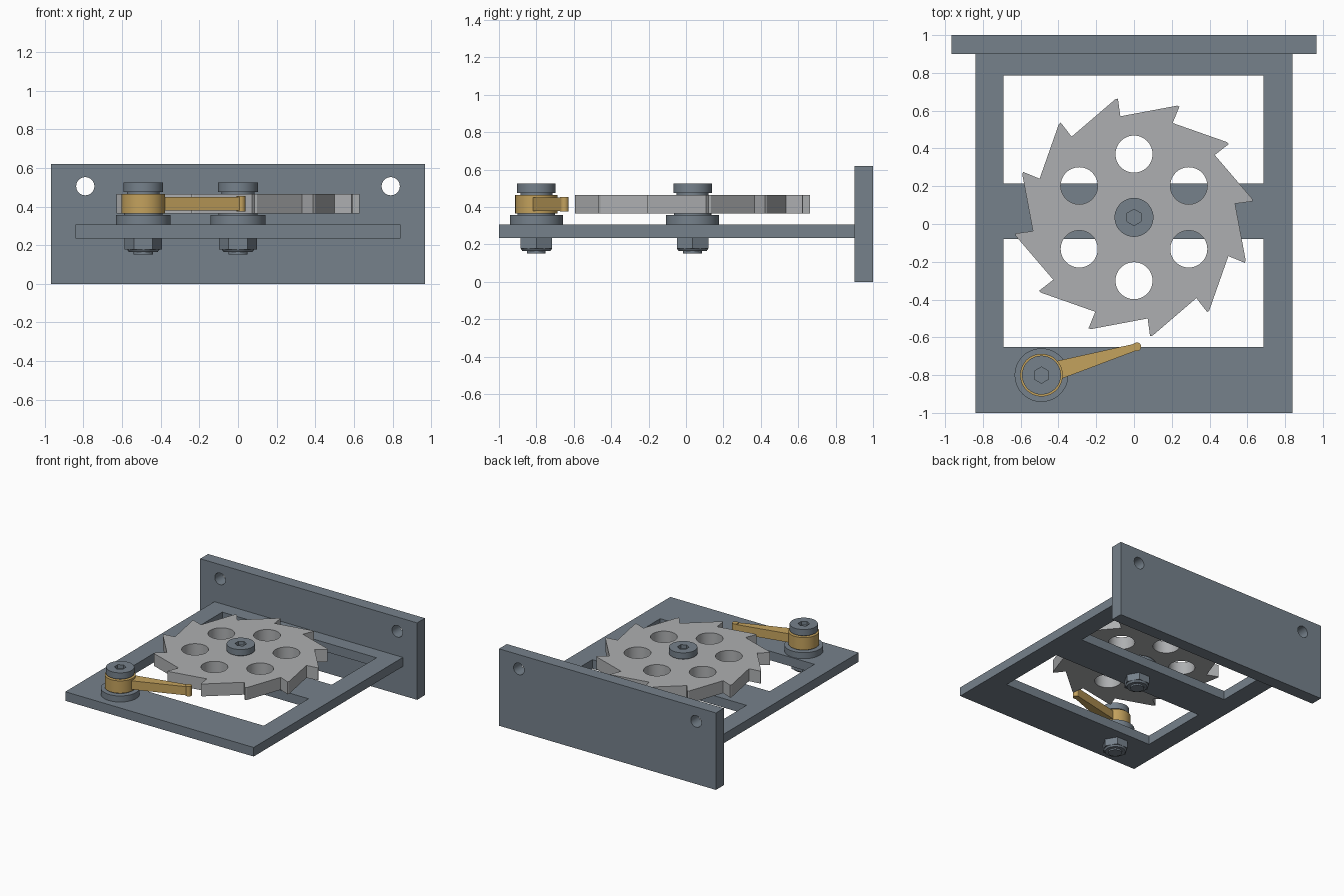
import bpy, bmesh
from math import cos, sin, pi, radians, atan2, hypot

if "Cube" in bpy.data.objects:
    bpy.data.objects.remove(bpy.data.objects["Cube"])

brass = bpy.data.materials.new("brass")
brass.diffuse_color = (0.55, 0.36, 0.11, 1)
brass.use_nodes = True
brass.node_tree.nodes["Principled BSDF"].inputs["Base Color"].default_value = brass.diffuse_color
steel = bpy.data.materials.new("dark_steel")
steel.diffuse_color = (0.18, 0.22, 0.26, 1)
steel.use_nodes = True
steel.node_tree.nodes["Principled BSDF"].inputs["Base Color"].default_value = steel.diffuse_color
silver = bpy.data.materials.new("wheel_grey")
silver.diffuse_color = (0.42, 0.43, 0.44, 1)
silver.use_nodes = True
silver.node_tree.nodes["Principled BSDF"].inputs["Base Color"].default_value = silver.diffuse_color


def ring(cx, cy, r, n=48, turn=0.0):
    return [(cx + r * cos(turn + 2 * pi * i / n), cy + r * sin(turn + 2 * pi * i / n)) for i in range(n)]


def rect(x0, x1, y0, y1):
    return [(x0, y0), (x1, y0), (x1, y1), (x0, y1)]


def finish(ob, mat):
    bm = bmesh.new()
    bm.from_mesh(ob.data)
    bmesh.ops.remove_doubles(bm, verts=bm.verts, dist=1e-5)
    bmesh.ops.recalc_face_normals(bm, faces=bm.faces)
    bm.to_mesh(ob.data)
    bm.free()
    ob.data.materials.clear()
    ob.data.materials.append(mat)
    bpy.ops.object.select_all(action='DESELECT')
    ob.select_set(True)
    bpy.context.view_layer.objects.active = ob
    bpy.ops.object.shade_smooth_by_angle(angle=radians(25))


def plate(name, loops, z0, z1, mat, upright_y=None):
    """Extruded outline; loops after the first cut holes."""
    cu = bpy.data.curves.new(name, 'CURVE')
    cu.dimensions, cu.fill_mode = '2D', 'BOTH'
    cu.extrude = (z1 - z0) / 2
    for pts in loops:
        s = cu.splines.new('POLY')
        s.points.add(len(pts) - 1)
        for p, (x, y) in zip(s.points, pts):
            p.co = (x, y, 0, 1)
        s.use_cyclic_u = True
    ob = bpy.data.objects.new(name, cu)
    bpy.context.collection.objects.link(ob)
    if upright_y is None:
        ob.location.z = (z0 + z1) / 2
    else:
        ob.rotation_euler.x = pi / 2
        ob.location.y = upright_y
    bpy.ops.object.select_all(action='DESELECT')
    ob.select_set(True)
    bpy.context.view_layer.objects.active = ob
    bpy.ops.object.convert(target='MESH')
    ob = bpy.context.view_layer.objects.active
    finish(ob, mat)
    return ob


def cylinder(name, c, z0, z1, r0, r1, mat, n=48):
    bpy.ops.mesh.primitive_cone_add(vertices=n, radius1=r0, radius2=r1, depth=z1 - z0,
                                    location=(c[0], c[1], (z0 + z1) / 2))
    ob = bpy.context.object
    ob.name = name
    finish(ob, mat)
    return ob


# base frame with two windows, and upright mounting plate with two holes
plate("base_frame", [rect(-0.84, 0.84, -1, 0.9), rect(-0.69, 0.685, 0.215, 0.785),
                     rect(-0.69, 0.685, -0.65, -0.08)], 0.235, 0.308, steel)
plate("mounting_plate", [rect(-0.967, 0.967, 0, 0.62), ring(-0.79, 0.505, 0.047),
                         ring(0.79, 0.505, 0.047)], 0, 0.1, steel, upright_y=0.95)

# ratchet wheel: twelve raked teeth and six lightening holes
WHEEL = (0.0, 0.035)
PAWL = (-0.49, -0.80)
teeth = []
for i in range(12):
    a = radians(98.3 - 30 * i)
    for r, da in ((0.634, 0.6), (0.634, -0.6), (0.54, -0.6)):
        t = a + radians(da)
        teeth.append((WHEEL[0] + r * cos(t), WHEEL[1] + r * sin(t)))
holes = [ring(*h, 0.098) for h in ring(*WHEEL, 0.335, 6, pi / 2)]
plate("ratchet_wheel", [teeth, ring(*WHEEL, 0.051)] + holes, 0.365, 0.465, silver)

# pawl: boss, tapered arm and rounded tip
TIP = (0.015, -0.65)
dx, dy = TIP[0] - PAWL[0], TIP[1] - PAWL[1]
length = hypot(dx, dy)
ux, uy = dx / length, dy / length
arm = [(PAWL[0] + ux * d - uy * w, PAWL[1] + uy * d + ux * w)
       for d, w in ((0.08, -0.05), (length, -0.018), (length, 0.018), (0.08, 0.05))]
plate("pawl_boss", [ring(*PAWL, 0.113), ring(*PAWL, 0.051)], 0.365, 0.465, brass)
plate("pawl_arm", [arm], 0.38, 0.45, brass)
cylinder("pawl_tip", TIP, 0.375, 0.455, 0.023, 0.023, brass, 24)

# pivot bolts: spacers, socket head, shank and hex nut
for label, c in (("wheel", WHEEL), ("pawl", PAWL)):
    plate(label + "_spacer", [ring(*c, 0.142), ring(*c, 0.051)], 0.308, 0.357, steel)
    plate(label + "_lower_shim", [ring(*c, 0.1), ring(*c, 0.051)], 0.357, 0.365, steel)
    plate(label + "_upper_shim", [ring(*c, 0.085), ring(*c, 0.051)], 0.465, 0.475, steel)
    cylinder(label + "_bolt_shank", c, 0.153, 0.495, 0.05, 0.05, steel)
    cylinder(label + "_bolt_head", c, 0.475, 0.495, 0.103, 0.103, steel)
    plate(label + "_bolt_socket", [ring(*c, 0.103), ring(*c, 0.043, 6, pi / 6)], 0.495, 0.525, steel)
    plate(label + "_nut", [ring(*c, 0.097, 6), ring(*c, 0.05)], 0.178, 0.235, steel)
    cylinder(label + "_nut_chamfer", c, 0.165, 0.178, 0.075, 0.084, steel)
